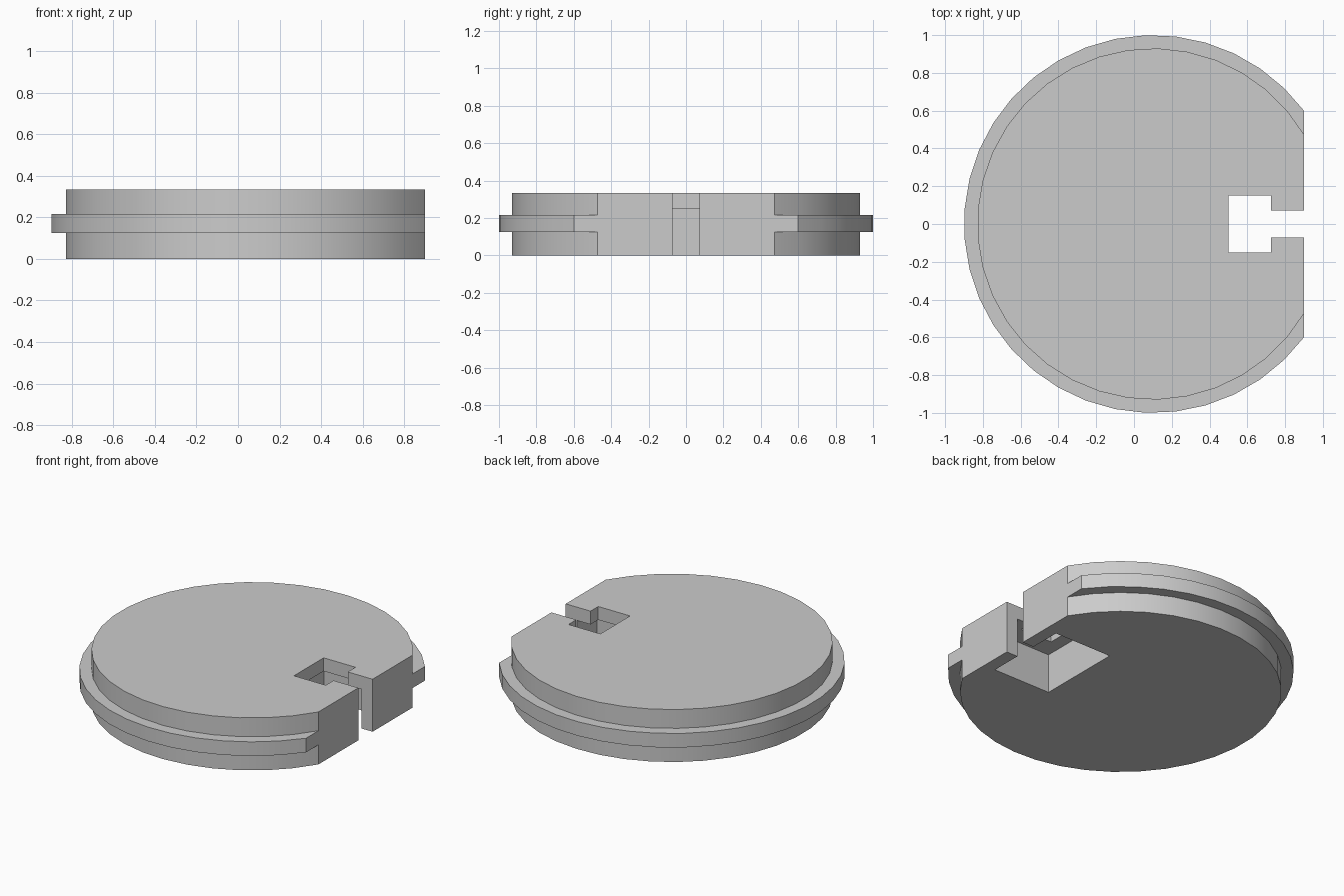
import bpy, bmesh, math

start = bpy.data.objects.get("Cube")
if start:
    bpy.data.objects.remove(start, do_unlink=True)

grey = bpy.data.materials.new("light grey")
grey.use_nodes = True
colour = (0.6, 0.6, 0.6, 1)
grey.diffuse_color = colour
grey.node_tree.nodes["Principled BSDF"].inputs["Base Color"].default_value = colour

CENTRE, FLAT, HEIGHT = 0.1, 0.9, 0.335


def prism(name, outline, z0, z1):
    """Solid made by raising a flat outline from z0 to z1."""
    bm = bmesh.new()
    base = bm.faces.new([bm.verts.new((x, y, z0)) for x, y in outline])
    raised = bmesh.ops.extrude_face_region(bm, geom=[base])["geom"]
    verts = [v for v in raised if isinstance(v, bmesh.types.BMVert)]
    bmesh.ops.translate(bm, verts=verts, vec=(0, 0, z1 - z0))
    bmesh.ops.recalc_face_normals(bm, faces=bm.faces)
    mesh = bpy.data.meshes.new(name)
    bm.to_mesh(mesh)
    bm.free()
    mesh.materials.append(grey)
    obj = bpy.data.objects.new(name, mesh)
    bpy.context.collection.objects.link(obj)
    return obj


def cut_disc(radius, steps=31):
    """Circle outline with a straight side at x = FLAT."""
    first = math.acos((FLAT - CENTRE) / radius)
    sweep = 2 * (math.pi - first)
    angles = [first + sweep * i / steps for i in range(steps + 1)]
    return [(CENTRE + radius * math.cos(a), radius * math.sin(a)) for a in angles]


def rectangle(x0, x1, half):
    return [(x0, -half), (x1, -half), (x1, half), (x0, half)]


# Round body with a rim around the middle
body = prism("disc_body", cut_disc(0.93), 0, HEIGHT)
tools = [(prism("rim", cut_disc(1.0), 0.125, 0.215), "UNION")]

# Pocket underneath, window through the top, and slot to the flat side
for name, outline, z0, z1 in [
    ("pocket_cutter", rectangle(0.415, 0.82, 0.275), -0.1, 0.25),
    ("window_cutter", rectangle(0.5, 0.725, 0.15), -0.2, 0.5),
    ("slot_cutter", rectangle(0.6, 1.1, 0.072), -0.3, 0.6),
]:
    tools.append((prism(name, outline, z0, z1), "DIFFERENCE"))

bpy.context.view_layer.objects.active = body
for tool, operation in tools:
    mod = body.modifiers.new(tool.name, "BOOLEAN")
    mod.operation = operation
    mod.solver = "EXACT"
    mod.object = tool
    bpy.ops.object.modifier_apply(modifier=mod.name)
for tool, _ in tools:
    bpy.data.objects.remove(tool, do_unlink=True)

# Smooth round sides, sharp corners
bpy.ops.object.select_all(action="DESELECT")
body.select_set(True)
bpy.ops.object.shade_smooth_by_angle(angle=math.radians(25))
